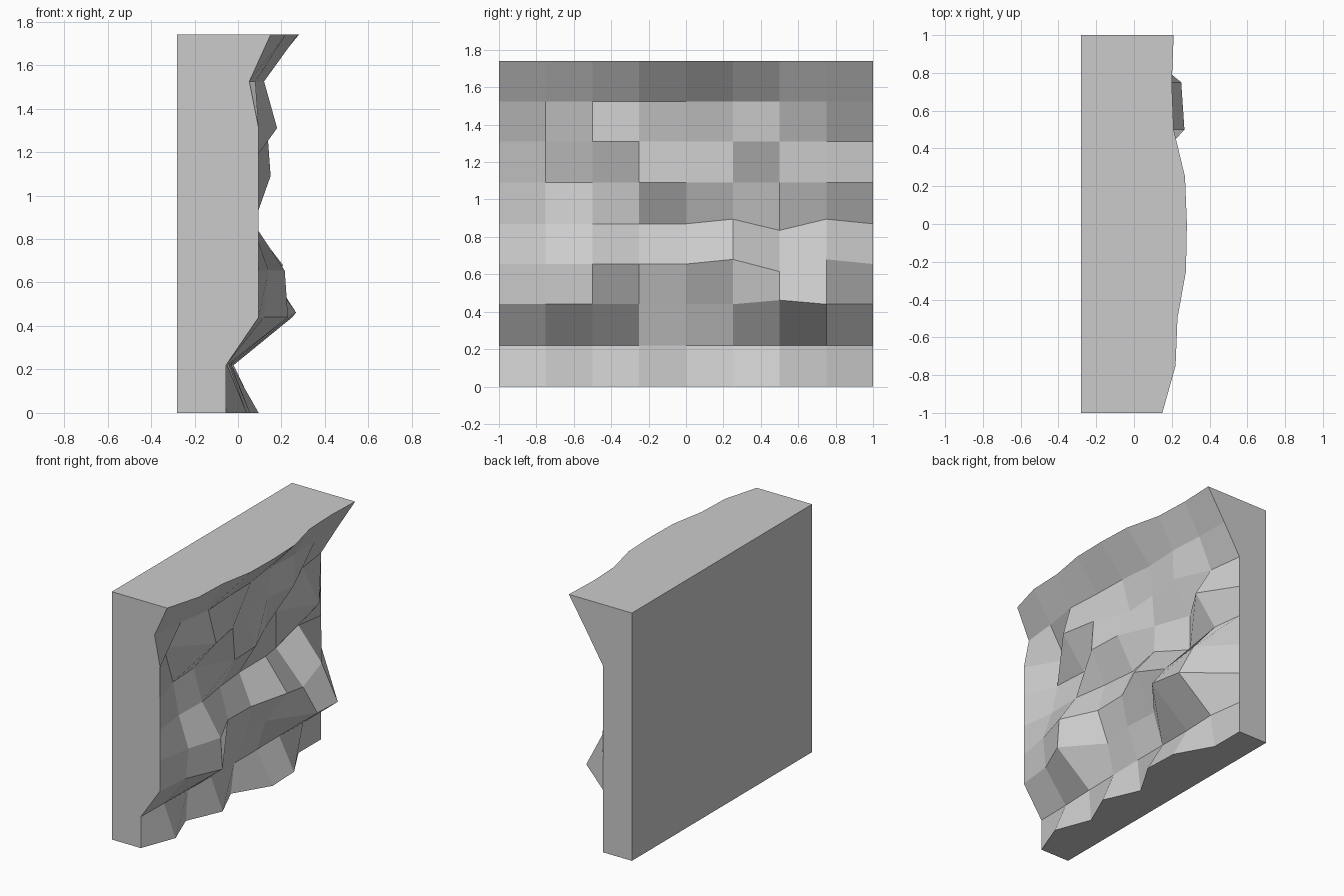
import bpy, bmesh

BACK = -0.28
LEVELS = [0, 0.22, 0.44, 0.655, 0.87, 1.09, 1.31, 1.525, 1.74]

# Relief depth (x) of the rock face: one row per level, y from -1 to 1
RELIEF = [
    [-.055, .04, -.055, .055, -.055, .095, .085, -.055, -.055],
    [-.055, -.05, -.04, -.035, -.03, -.03, -.03, -.02, -.055],
    [.095, .12, .23, .012, .055, .04, .267, .25, -.055],
    [.095, .14, .215, .097, .103, .207, .155, .125, -.055],
    [.095, .065, .072, .035, .01, .04, -.055, -.055, -.055],
    [.095, .02, .005, .15, .14, .035, -.055, .105, -.055],
    [.095, -.05, .18, .134, .035, .055, .085, -.022, -.055],
    [.052, .08, .12, .105, .10, .075, .09, .075, .075],
    [.15, .22, .23, .275, .28, .27, .21, .20, .21],
]

# Small vertical shifts of a few points: (level, column) -> dz
SHIFT = {(2, 6): .022, (3, 5): .025, (3, 6): -.04, (3, 7): .025,
         (4, 5): .025, (4, 6): -.035, (4, 7): .025}

bm = bmesh.new()

# Rugged front grid
grid = [[bm.verts.new((x, -1 + 0.25 * c, LEVELS[r] + SHIFT.get((r, c), 0)))
         for c, x in enumerate(row)] for r, row in enumerate(RELIEF)]
for r in range(8):
    for c in range(8):
        bm.faces.new((grid[r][c], grid[r][c + 1],
                      grid[r + 1][c + 1], grid[r + 1][c]))

# Flat back, ends, top and underside
b00, b10, b11, b01 = [bm.verts.new((BACK, y, z)) for y, z in
                      ((-1, 0), (1, 0), (1, LEVELS[-1]), (-1, LEVELS[-1]))]
bm.faces.new((b00, b01, b11, b10))
bm.faces.new([b01, b00] + [row[0] for row in grid])
bm.faces.new([b11, b10] + [row[-1] for row in grid])
bm.faces.new([b10, b00] + grid[0])
bm.faces.new([b11, b01] + grid[-1])
bmesh.ops.recalc_face_normals(bm, faces=bm.faces)

mesh = bpy.data.meshes.new("rock_wall")
bm.to_mesh(mesh)
bm.free()
wall = bpy.data.objects.new("rock_wall", mesh)
bpy.context.collection.objects.link(wall)
